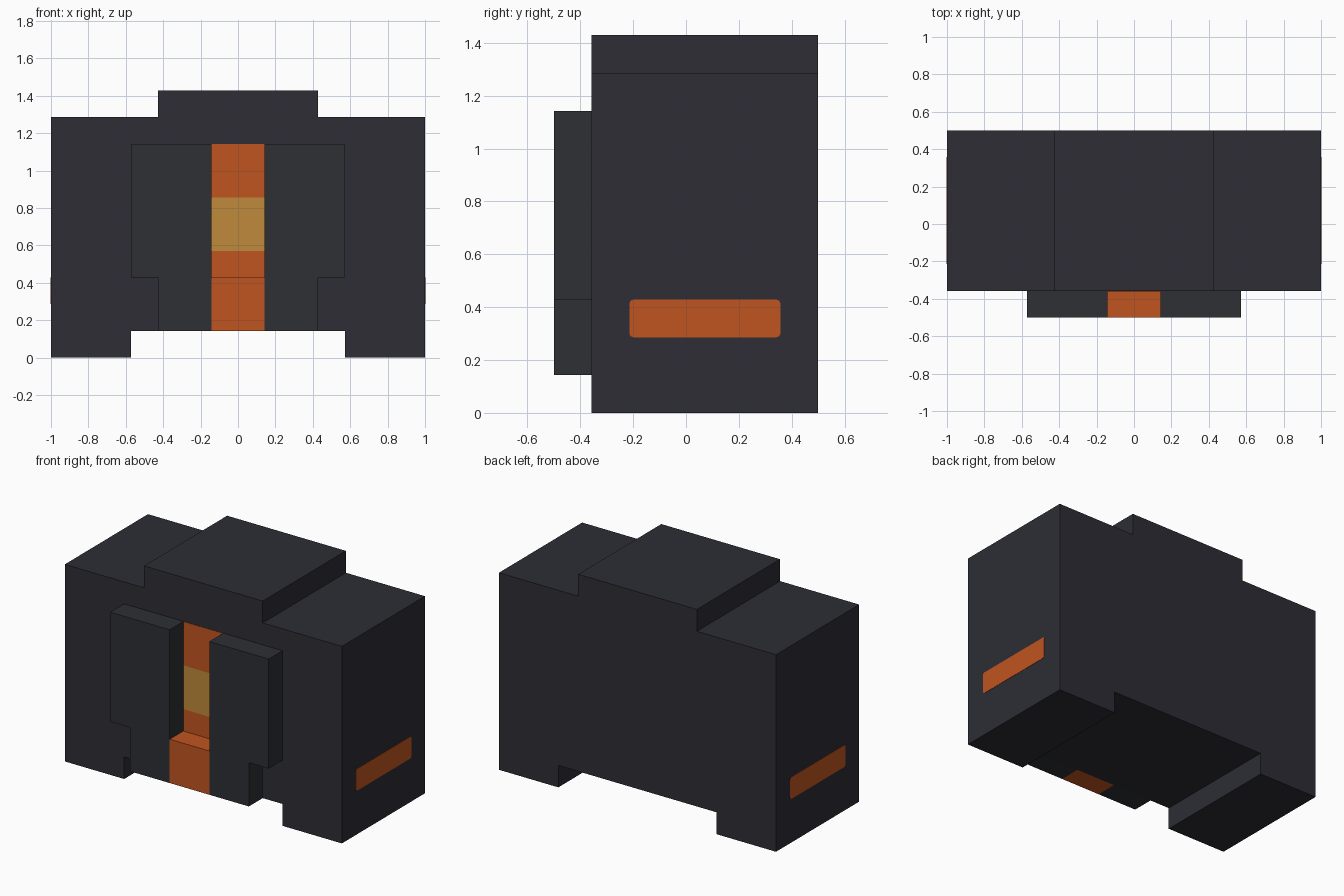
import bpy, bmesh, math
from mathutils import Vector

cube = bpy.data.objects.get("Cube")
if cube:
    bpy.data.objects.remove(cube, do_unlink=True)

U = 1 / 7            # building unit: the model is 14 units wide
FRONT = -2.5 * U     # front plane of the main body


def material(name, rgb):
    m = bpy.data.materials.new(name)
    m.use_nodes = True
    m.diffuse_color = (*rgb, 1)
    m.node_tree.nodes["Principled BSDF"].inputs["Base Color"].default_value = (*rgb, 1)
    return m


CHARCOAL = material("charcoal", (0.026, 0.026, 0.036))
GREY = material("dark grey", (0.027, 0.029, 0.034))
ORANGE = material("burnt orange", (0.527, 0.089, 0.015))
GOLD = material("gold", (0.527, 0.254, 0.044))


def prism(name, points, axis, start, end, mat):
    """Extrude a flat outline along axis 'x' (points are y, z) or 'y' (points are x, z)."""
    def place(a, b):
        return (start, a, b) if axis == "x" else (a, start, b)
    bm = bmesh.new()
    face = bm.faces.new([bm.verts.new(place(a, b)) for a, b in points])
    new = bmesh.ops.extrude_face_region(bm, geom=[face])["geom"]
    shift = Vector((end - start, 0, 0) if axis == "x" else (0, end - start, 0))
    bmesh.ops.translate(bm, vec=shift, verts=[v for v in new if isinstance(v, bmesh.types.BMVert)])
    bmesh.ops.recalc_face_normals(bm, faces=bm.faces)
    mesh = bpy.data.meshes.new(name)
    bm.to_mesh(mesh)
    bm.free()
    mesh.materials.append(mat)
    obj = bpy.data.objects.new(name, mesh)
    bpy.context.collection.objects.link(obj)
    return obj


def rect(a0, a1, b0, b1):
    return [(a0, b0), (a1, b0), (a1, b1), (a0, b1)]


def mirror_x(obj):
    obj.modifiers.new("mirror", "MIRROR").use_axis[0] = True


# Main body: stepped top and two feet
half = [(4, 1), (4, 0), (7, 0), (7, 9), (3, 9), (3, 10)]
outline = half + [(-x, z) for x, z in reversed(half)]
prism("body", [(x * U, z * U) for x, z in outline], "y", FRONT, 3.5 * U, CHARCOAL)

# Raised chest plates either side of the groove
plate = [(1, 1), (3, 1), (3, 3), (4, 3), (4, 8), (1, 8)]
mirror_x(prism("chest_plate", [(x * U, z * U) for x, z in plate], "y", -3.5 * U, FRONT, GREY))

# Solid block closing the bottom of the groove
prism("groove_block", rect(-U, U, U, 3 * U), "y", -3.5 * U, FRONT, ORANGE)

# Painted bands on the back of the groove
for name, low, high, mat in (("lower_band", 3, 4, ORANGE),
                             ("middle_band", 4, 6, GOLD),
                             ("upper_band", 6, 8, ORANGE)):
    prism(name, rect(-U, U, low * U, high * U), "y", FRONT - 0.003, FRONT, mat)

# Side stripes with slightly rounded corners
r, y0, y1, z0, z1 = 0.015, -1.5 * U, 2.5 * U, 2 * U, 3 * U
corners = [(y1 - r, z1 - r, 0), (y0 + r, z1 - r, 90), (y0 + r, z0 + r, 180), (y1 - r, z0 + r, 270)]
stripe = [(cy + r * math.cos(math.radians(a + s)), cz + r * math.sin(math.radians(a + s)))
          for cy, cz, a in corners for s in (0, 45, 90)]
mirror_x(prism("side_stripe", stripe, "x", 0.999, 1.002, ORANGE))
